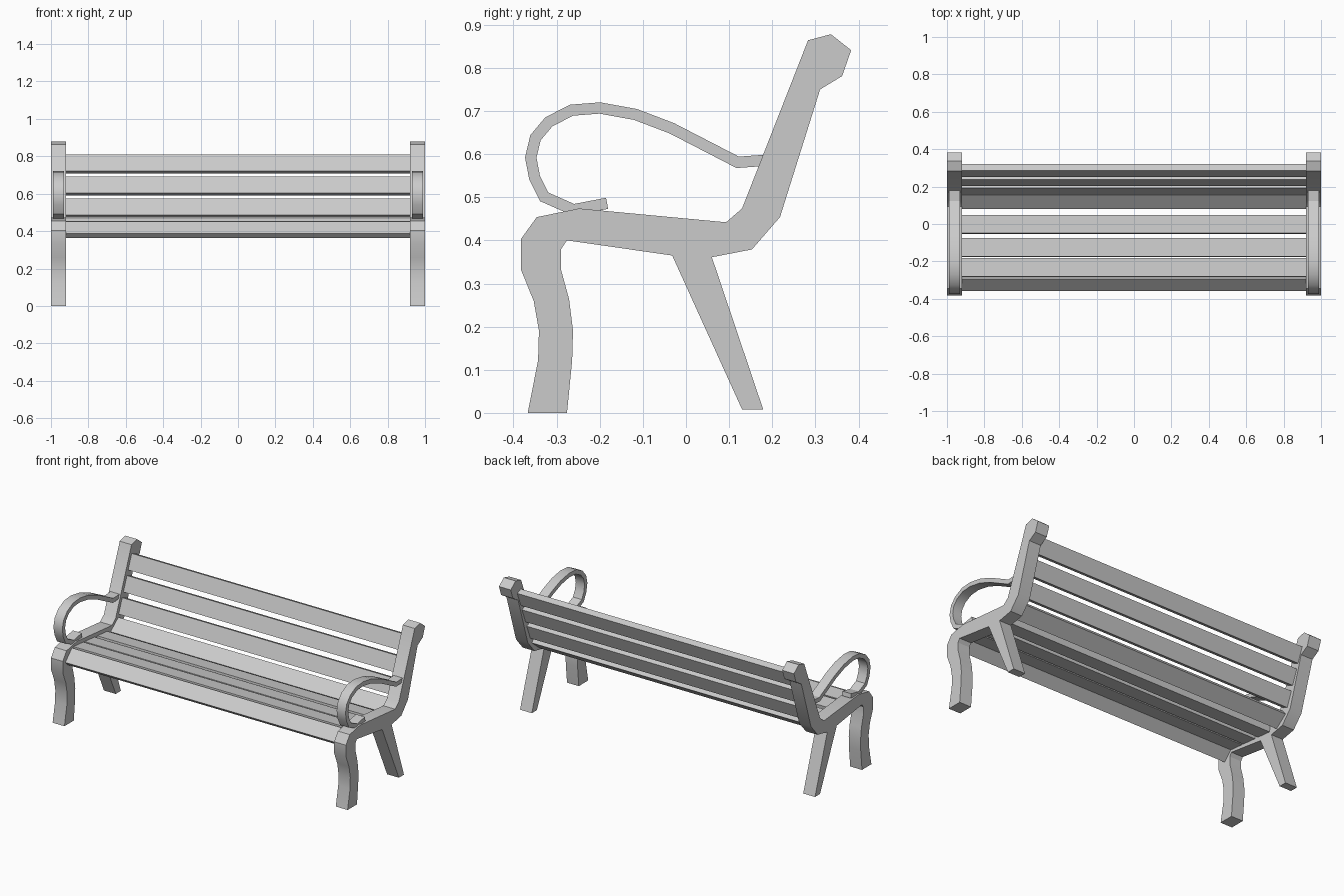
import bpy, bmesh, math
from mathutils import Vector

cube = bpy.data.objects.get("Cube")
if cube:
    bpy.data.objects.remove(cube, do_unlink=True)

grey = bpy.data.materials.new("plain_grey")
grey.use_nodes = True
colour = (0.6, 0.6, 0.6, 1)
grey.diffuse_color = colour
grey.node_tree.nodes["Principled BSDF"].inputs["Base Color"].default_value = colour


def extrude_profile(name, profile, x0, x1, smooth=False):
    """Closed (y, z) outline swept along x."""
    bm = bmesh.new()
    face = bm.faces.new([bm.verts.new((x0, y, z)) for y, z in profile])
    swept = bmesh.ops.extrude_face_region(bm, geom=[face])["geom"]
    verts = [v for v in swept if isinstance(v, bmesh.types.BMVert)]
    bmesh.ops.translate(bm, verts=verts, vec=(x1 - x0, 0, 0))
    bmesh.ops.recalc_face_normals(bm, faces=bm.faces)
    mesh = bpy.data.meshes.new(name)
    bm.to_mesh(mesh)
    bm.free()
    mesh.materials.append(grey)
    obj = bpy.data.objects.new(name, mesh)
    bpy.context.collection.objects.link(obj)
    if smooth:
        bpy.ops.object.select_all(action="DESELECT")
        obj.select_set(True)
        bpy.context.view_layer.objects.active = obj
        bpy.ops.object.shade_smooth_by_angle(angle=math.radians(30))
    return obj


def ribbon(path, width):
    """Outline of a bar of even width around an open path, with mitred bends."""
    pts = [Vector(p) for p in path]
    dirs = [(b - a).normalized() for a, b in zip(pts, pts[1:])]
    left, right = [], []
    for i, p in enumerate(pts):
        before, after = dirs[max(i - 1, 0)], dirs[min(i, len(dirs) - 1)]
        bend = (before + after).normalized()
        offset = Vector((-bend.y, bend.x)) * (width / 2 / bend.dot(after))
        left.append(p + offset)
        right.append(p - offset)
    return left + right[::-1]


def slat(name, top, bottom, thickness=0.038):
    """Plank given by the upper and lower edges of its exposed face."""
    a, b = Vector(top), Vector(bottom)
    along = (b - a).normalized()
    inward = Vector((-along.y, along.x)) * thickness
    extrude_profile(name, [a, b, b + inward, a + inward], -0.925, 0.925)


# Side frame: front leg, seat rail, back post and rear leg in one casting
frame = [
    (-.367, 0), (-.343, .122), (-.341, .191), (-.353, .259), (-.383, .333),
    (-.383, .403), (-.346, .454), (-.248, .474), (.093, .442), (.13, .474),
    (.283, .864), (.336, .878), (.383, .841), (.362, .781), (.311, .75),
    (.218, .454), (.153, .379), (.06, .361), (.179, .008), (.13, .008),
    (-.032, .365), (-.276, .4), (-.29, .379), (-.29, .333), (-.271, .263),
    (-.262, .191), (-.264, .122), (-.276, 0),
]

# Armrest: a curled bar from the back post round to the seat rail
arm_path = [
    (.19, .586), (.12, .581), (-.033, .66), (-.117, .692), (-.2, .707),
    (-.265, .702), (-.318, .675), (-.349, .638), (-.36, .592), (-.351, .545),
    (-.329, .501), (-.261, .471), (-.183, .486),
]
arm = ribbon(arm_path, 0.026)

for side, sign in (("left", 1), ("right", -1)):
    extrude_profile(side + "_frame", frame, sign * 0.92, sign, True)
    extrude_profile(side + "_armrest", arm, sign * 0.93, sign * 0.99, True)

# Three back slats stepping down the post
for i in range(3):
    y, z = 0.285 - 0.046 * i, 0.81 - 0.118 * i
    slat(f"back_slat_{i + 1}", (y, z), (y - 0.035, z - 0.088))

# Angled slats at the back corner and the front edge
slat("corner_slat", (0.155, 0.468), (0.08, 0.408))
slat("front_edge_slat", (-0.294, 0.452), (-0.358, 0.387), 0.034)

# Three seat slats, sloping down to the back
for i, y in enumerate((-0.281, -0.173, -0.049)):
    z = 0.455 - 0.097 * (y + 0.281)
    slat(f"seat_slat_{i + 1}", (y + 0.098, z - 0.0095), (y, z))
